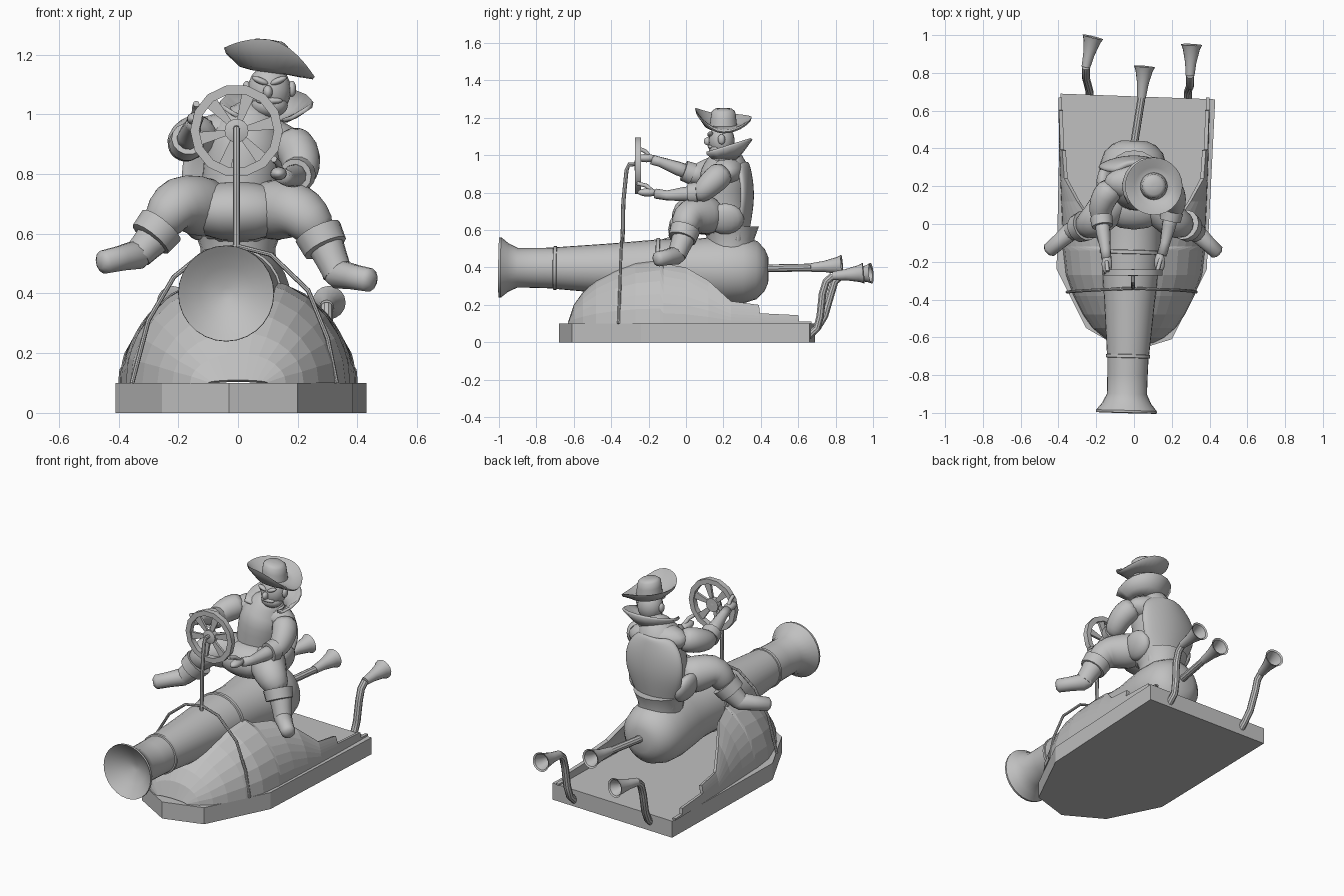
import bpy, bmesh, math
from mathutils import Vector, Matrix

if "Cube" in bpy.data.objects:
    bpy.data.objects.remove(bpy.data.objects["Cube"], do_unlink=True)

grey = bpy.data.materials.new("plain_grey")
grey.use_nodes = True
grey.diffuse_color = (0.53, 0.53, 0.53, 1)
grey.node_tree.nodes["Principled BSDF"].inputs["Base Color"].default_value = (0.53, 0.53, 0.53, 1)


def finish(name, bm, smooth=35, subsurf=0):
    bmesh.ops.recalc_face_normals(bm, faces=bm.faces)
    me = bpy.data.meshes.new(name)
    bm.to_mesh(me)
    bm.free()
    me.materials.append(grey)
    ob = bpy.data.objects.new(name, me)
    bpy.context.collection.objects.link(ob)
    if smooth:
        bpy.ops.object.select_all(action='DESELECT')
        ob.select_set(True)
        bpy.context.view_layer.objects.active = ob
        bpy.ops.object.shade_smooth_by_angle(angle=math.radians(smooth))
    if subsurf:
        mod = ob.modifiers.new("soften", 'SUBSURF')
        mod.levels = mod.render_levels = subsurf
    return ob


def skin(bm, rings):
    for a, b in zip(rings, rings[1:]):
        n = len(a)
        for i in range(n):
            bm.faces.new((a[i], a[(i + 1) % n], b[(i + 1) % n], b[i]))


def tube(name, path, radii, sides=10, subsurf=0, smooth=35):
    """Sweep a round section of changing radius along a path."""
    pts = [Vector(p) for p in path]
    if not isinstance(radii, (list, tuple)):
        radii = [radii] * len(pts)
    bm, rings, last = bmesh.new(), [], Vector((0, 0, 1))
    q = Matrix.Identity(3)
    for i, p in enumerate(pts):
        t = (pts[min(i + 1, len(pts) - 1)] - pts[max(i - 1, 0)]).normalized()
        q = last.rotation_difference(t).to_matrix() @ q
        last = t
        rings.append([bm.verts.new(p + q @ Vector((math.cos(a), math.sin(a), 0)) * radii[i])
                      for a in (math.tau * k / sides for k in range(sides))])
    skin(bm, rings)
    bm.faces.new(rings[0])
    bm.faces.new(rings[-1])
    return finish(name, bm, smooth, subsurf)


def lathe(name, start, end, profile, sides=24, ring=False, smooth=35):
    """Spin (distance, radius) pairs about the line from start to end."""
    a, d = Vector(start), Vector(end) - Vector(start)
    q = d.normalized().to_track_quat('Z', 'Y').to_matrix()
    bm = bmesh.new()
    rings = [[bm.verts.new(a + q @ Vector((r * math.cos(t), r * math.sin(t), s)))
              for t in (math.tau * k / sides for k in range(sides))] for s, r in profile]
    skin(bm, rings + rings[:1] if ring else rings)
    if not ring:
        bm.faces.new(rings[0])
        bm.faces.new(rings[-1])
    return finish(name, bm, smooth)


def blob(name, centre, size, turn=0, axis='Y'):
    bm = bmesh.new()
    bmesh.ops.create_uvsphere(bm, u_segments=16, v_segments=10, radius=1)
    bm.transform(Matrix.Translation(centre) @ Matrix.Rotation(turn, 4, axis) @ Matrix.Diagonal((*size, 1)))
    return finish(name, bm, 180)


# Flat deck slab with a blunt bow
outline = [(-.39, .69), (-.41, -.24), (-.255, -.55), (-.03, -.68), (.20, -.61), (.385, -.24), (.43, .66)]
bm = bmesh.new()
slab = bm.faces.new([bm.verts.new((x, y, 0)) for x, y in outline])
up = bmesh.ops.extrude_face_region(bm, geom=[slab])["geom"]
bmesh.ops.translate(bm, vec=(0, 0, .1), verts=[v for v in up if isinstance(v, bmesh.types.BMVert)])
finish("deck", bm, 0)

# Hull shell: stations of (y, half width, dome height, wall top), open at the back
stations = [(-.63, .10, .01, 1), (-.60, .16, .10, 1), (-.55, .22, .17, 1), (-.48, .27, .24, 1),
            (-.38, .32, .30, 1), (-.27, .36, .345, 1), (-.14, .375, .365, 1), (-.12, .375, .365, .32),
            (0, .38, .37, .30), (.12, .385, .37, .23), (.24, .39, .37, .12), (.39, .395, .37, .10),
            (.395, .395, .37, .055), (.60, .40, .37, .045), (.605, .40, .37, .012), (.67, .40, .37, .01)]
bm = bmesh.new()
for side in (-1, 1):
    rows = []
    for y, w, h, top in stations:
        limit = math.asin(min(1, top / h))
        rows.append([bm.verts.new((side * w * math.cos(limit * j / 7), y, .1 + h * math.sin(limit * j / 7)))
                     for j in range(8)])
    for a, b in zip(rows, rows[1:]):
        for j in range(7):
            bm.faces.new((a[j], a[j + 1], b[j + 1], b[j]))
bmesh.ops.remove_doubles(bm, verts=bm.verts, dist=.0005)
hull = finish("hull_shell", bm, 0)
wall = hull.modifiers.new("thickness", 'SOLIDIFY')
wall.thickness, wall.offset = .02, -1

# Cannon with dished muzzle, bands and rounded breech
lathe("cannon", (-.04, -1, .40), (0, .44, .385),
      [(.08, .02), (.05, .09), (.015, .14), (0, .16), (.012, .161), (.05, .13), (.1, .106), (.2, .107),
       (.29, .109), (.292, .117), (.308, .117), (.31, .112), (.6, .135), (.84, .158), (.842, .166),
       (.86, .166), (.862, .158), (1.0, .158), (1.1, .17), (1.22, .182), (1.31, .178), (1.38, .155),
       (1.42, .115), (1.44, .07)], 28)

# Hoop over the hull, steering column and shaft
tube("hoop", [(-.355, -.36, .1), (-.30, -.355, .31), (-.215, -.35, .455), (-.11, -.345, .54), (0, -.34, .558),
              (.11, -.345, .53), (.235, -.35, .41), (.30, -.355, .25), (.33, -.36, .1)], .008, 8)
tube("steering_column", [(-.005, -.34, .5), (-.005, -.335, .75), (-.005, -.318, .92), (-.005, -.305, .95),
                         (-.005, -.24, .955)], .011, 8)

# Steering wheel
hub, front = Vector((-.005, -.24, .945)), Vector((-.005, -.28, .945))
lathe("wheel_rim", hub, front, [(0, .125), (0, .155), (.032, .155), (.032, .125)], 14, True)
lathe("wheel_hub", hub, front, [(0, .02), (0, .04), (.03, .04), (.036, .02)], 14)
for k in range(6):
    bm = bmesh.new()
    bmesh.ops.create_cube(bm, size=1)
    for v in bm.verts:
        outer = v.co.z > 0
        v.co = Vector((v.co.x * (.045 if outer else .018), v.co.y * .014, .13 if outer else .03))
    bm.transform(Matrix.Translation(hub + Vector((0, -.016, 0))) @ Matrix.Rotation(math.tau * (k + .3) / 6, 4, 'Y'))
    finish("wheel_spoke", bm, 0)

# Exhaust pipes, each ending in a hollow horn
bell = [(0, .023), (.07, .03), (.14, .045), (.165, .056), (.16, .046), (.12, .033), (.05, .012)]


def exhaust(name, path, mouth):
    tube(name, path, .021, 10)
    lathe(name + "_horn", path[-1], mouth, bell, 16)


exhaust("centre_exhaust", [(0, .42, .395), (.04, .67, .40)], (.055, .83, .412))
for name, x, lean, dy in (("right_exhaust", -.235, -.02, .03), ("left_exhaust", .285, .012, -.015)):
    exhaust(name, [(x, .65, .03), (x, .70, .075), (x + lean / 2, .725 + dy / 2, .14), (x + lean, .745 + dy, .26),
                   (x + lean, .765 + dy, .325), (x + lean, .80 + dy, .355)], (x + .02, .97 + dy, .37))

# Curved seat back, narrow at the waist
bm = bmesh.new()
levels = [(.50, .12, .31), (.58, .125, .32), (.66, .16, .335), (.76, .195, .35), (.86, .19, .345), (.93, .15, .33), (.965, .09, .32)]
rows = [[bm.verts.new((w * u, y - .05 * abs(u) ** 2, z)) for u in (-1, -.5, 0, .5, 1)] for z, w, y in levels]
for a, b in zip(rows, rows[1:]):
    for j in range(4):
        bm.faces.new((a[j], a[j + 1], b[j + 1], b[j]))
seat = finish("seat_back", bm, 60)
pad = seat.modifiers.new("thickness", 'SOLIDIFY')
pad.thickness, pad.offset = .04, 0
seat.modifiers.new("soften", 'SUBSURF').levels = 2
lathe("seat_base", (0, .24, .48), (0, .24, .62), [(0, .13), (.07, .125), (.14, .15)], 20)

# Rider body
tube("torso", [(0, .20, .56), (0, .20, .62), (0, .20, .72), (.015, .20, .83), (.03, .21, .92), (.06, .21, .985),
               (.09, .19, 1.03)], [.12, .145, .13, .135, .14, .10, .055], 14, 1, 180)
blob("lap", (0, .10, .675), (.19, .13, .10))
blob("shoulders", (.03, .22, .925), (.19, .095, .08), .12)
for side in (-1, 1):
    blob("coat_tail", (side * .15, .21, .66), (.045, .10, .085), side * .3)

# Arms, cuffs and hands: shoulder, elbow, wrist, hand
arms = {"right": [(-.10, .21, .94), (-.175, .05, .895), (-.15, -.14, .965), (-.14, -.25, .995)],
        "left": [(.16, .21, .92), (.205, .08, .80), (.165, -.10, .785), (.12, -.26, .81)]}
for side, pts in arms.items():
    s, e, w, h = map(Vector, pts)
    out = Vector((-.03 if s.x < 0 else .03, 0, 0))
    tube(side + "_sleeve", [s, s.lerp(e, .4) + out, s.lerp(e, .8) + out * .6, e, e.lerp(w, .2)],
         [.075, .075, .066, .06, .048], 12, 1, 180)
    lathe(side + "_cuff", e.lerp(w, .08), w, [(0, .04), (0, .06), (.05, .056), (.05, .035)], 14)
    tube(side + "_forearm", [e, e.lerp(w, .5), w, w.lerp(h, .4)], [.04, .038, .027, .027], 10, 0, 180)
    blob(side + "_hand", w.lerp(h, .65), (.028, .055, .022))
    tube(side + "_thumb", [w.lerp(h, .4), w.lerp(h, .7) + Vector((0, 0, .035)), h + Vector((0, 0, .04))], .011, 8, 0, 60)

# Legs and boots: hip, knee, cuff, heel, toe
legs = {"right": [(-.07, .17, .68), (-.215, .0, .71), (-.27, -.01, .60), (-.335, -.04, .53), (-.45, -.14, .505)],
        "left": [(.07, .17, .68), (.215, .0, .68), (.285, -.005, .58), (.335, -.05, .465), (.44, -.15, .445)]}
for side, pts in legs.items():
    hip, knee, cuff, heel, toe = map(Vector, pts)
    tube(side + "_thigh", [hip, hip.lerp(knee, .5), hip.lerp(knee, .9), knee.lerp(cuff, .3), cuff],
         [.105, .105, .095, .085, .06], 14, 1, 180)
    lathe(side + "_boot_cuff", knee.lerp(cuff, .75), heel, [(0, .05), (0, .082), (.06, .076), (.065, .05)], 14)
    tube(side + "_boot_shaft", [cuff, cuff.lerp(heel, .6), heel], [.065, .055, .05], 12, 0, 60)
    tube(side + "_boot_foot", [heel - (toe - heel) * .3, heel, heel.lerp(toe, .5), toe, toe + (toe - heel) * .1],
         [.032, .05, .043, .04, .02], 12, 0, 60)

# Head and face
face = Vector((.105, .19, 1.08))
blob("head", face, (.073, .07, .085))
blob("jaw", face + Vector((0, -.015, -.05)), (.062, .052, .042))
blob("nose", face + Vector((-.005, -.073, -.005)), (.016, .022, .022))
blob("moustache", face + Vector((0, -.058, -.035)), (.045, .016, .012))
for side in (-1, 1):
    blob("ear", face + Vector((side * .076, 0, .005)), (.014, .02, .027))
    blob("brow", face + Vector((side * .03, -.06, .032)), (.03, .016, .011), side * -.4)

# Flared collar standing around the back of the neck
bm = bmesh.new()
rows = []
for r, z in ((.065, .985), (.10, 1.005), (.15, 1.045)):
    row = []
    for k in range(13):
        a = math.radians(-35 + 250 * k / 12)
        row.append(bm.verts.new((.095 + r * math.cos(a), .195 + r * math.sin(a), z + (r - .065) * .55 * math.sin(a))))
    rows.append(row)
for a, b in zip(rows, rows[1:]):
    for k in range(12):
        bm.faces.new((a[k], a[k + 1], b[k + 1], b[k]))
collar = finish("collar", bm, 60)
collar.modifiers.new("thickness", 'SOLIDIFY').thickness = .014

# Hat: crown and a wide brim swept up at front and back
hat = lathe("hat", (.105, .2, 1.15), (.105, .2, 1.3),
            [(-.01, .06), (-.012, .10), (-.01, .145), (.0, .152), (.008, .145), (.008, .10), (.012, .072),
             (.05, .068), (.085, .062), (.098, .045), (.1, .01)], 28, False, 60)
for v in hat.data.vertices:
    d = v.co - Vector((.105, .2, 1.15))
    reach = max(0, (d.xy.length - .07) / .08)
    sweep = (.095 if d.y < 0 else .05) * (d.y / .15) ** 2
    v.co.z += reach * (sweep + (.05 if d.x < 0 else -.005) * (d.x / .15) ** 2) - .13 * d.x
